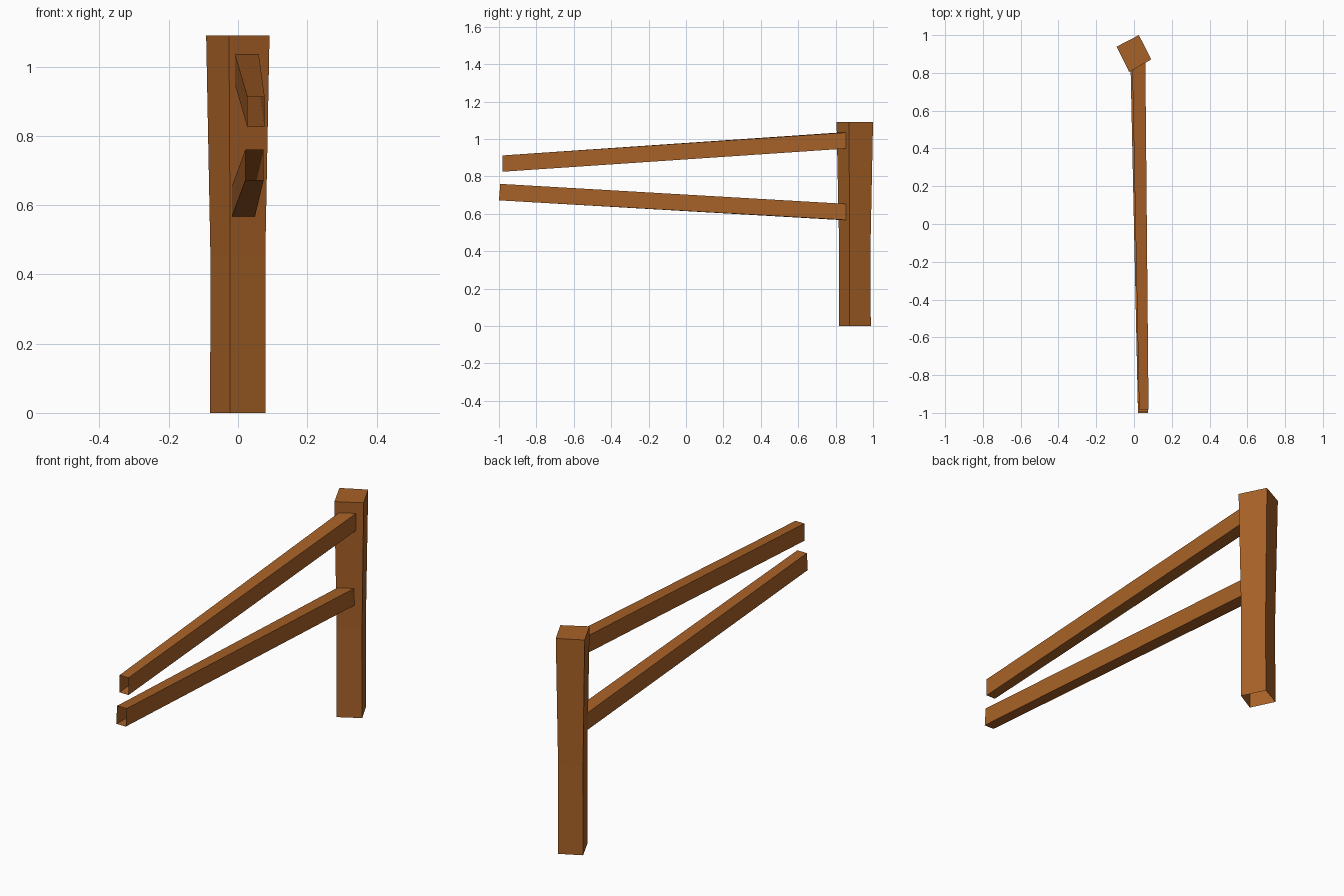
import bpy

if "Cube" in bpy.data.objects:
    bpy.data.objects.remove(bpy.data.objects["Cube"])

wood = bpy.data.materials.new("brown wood")
wood.diffuse_color = (0.39, 0.12, 0.02, 1)
wood.use_nodes = True
wood.node_tree.nodes["Principled BSDF"].inputs["Base Color"].default_value = wood.diffuse_color


def tube(name, rings, cap_last=False):
    """Skin four-cornered rings into a beam, open at the first end."""
    verts = [p for ring in rings for p in ring]
    faces = []
    for r in range(len(rings) - 1):
        a, b = 4 * r, 4 * r + 4
        for i in range(4):
            j = (i + 1) % 4
            faces.append((a + i, a + j, b + j, b + i))
    if cap_last:
        n = len(verts)
        faces.append((n - 4, n - 3, n - 2, n - 1))
    mesh = bpy.data.meshes.new(name)
    mesh.from_pydata(verts, [], faces)
    mesh.materials.append(wood)
    mesh.update()
    obj = bpy.data.objects.new(name, mesh)
    bpy.context.collection.objects.link(obj)
    return obj


# Post: turned square, slightly waisted, open underneath
def post_ring(z, s):
    corners = [(-0.026, -0.098), (0.091, -0.032), (0.026, 0.097), (-0.092, 0.036)]
    return [(x * s, 0.903 + y * s, z) for x, y in corners]


tube("post", [post_ring(0, 0.875), post_ring(0.45, 0.865), post_ring(1.09, 1.0)], True)


# Rails: tapered beams, open at the front, ending just inside the post face
def rail(name, front, back):
    rings = []
    for x0, x1, z0, z1, y_low, y_high, skew in (front, back):
        rings.append([(x0, y_low, z0), (x0, y_high, z1),
                      (x1, y_high + skew, z1), (x1, y_low + skew, z0)])
    tube(name, rings)


rail("upper_rail",
     (0.027, 0.077, 0.825, 0.912, -0.982, -0.982, 0.0),
     (-0.009, 0.060, 0.949, 1.035, 0.825, 0.825, 0.037))
rail("lower_rail",
     (0.021, 0.074, 0.672, 0.760, -1.0, -0.993, 0.0),
     (-0.018, 0.049, 0.567, 0.653, 0.822, 0.822, 0.037))
